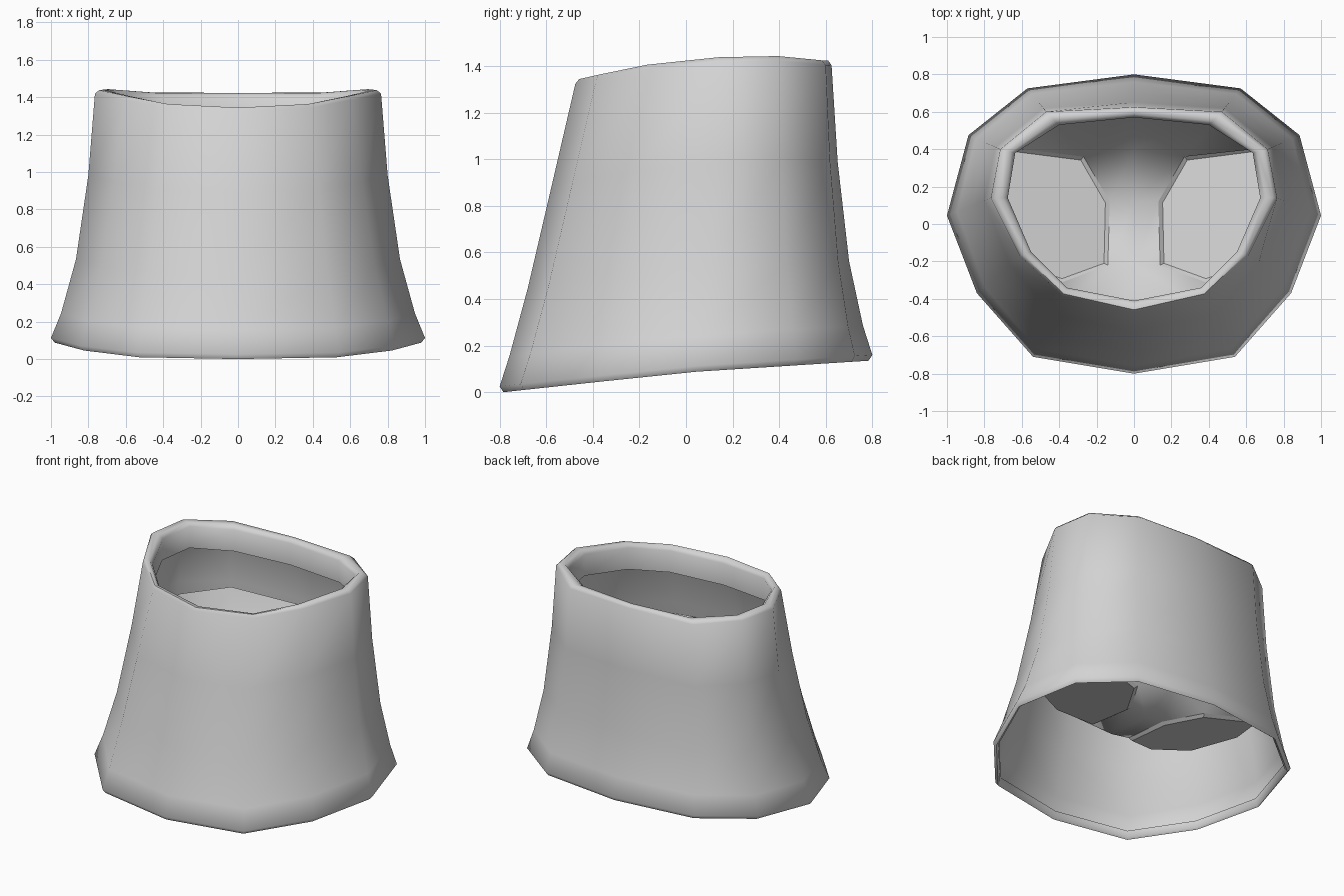
import bpy, bmesh

if "Cube" in bpy.data.objects:
    bpy.data.objects.remove(bpy.data.objects["Cube"])

grey = bpy.data.materials.new("light grey")
grey.diffuse_color = (0.65, 0.65, 0.65, 1)
grey.use_nodes = True
grey.node_tree.nodes["Principled BSDF"].inputs["Base Color"].default_value = grey.diffuse_color

# half outlines from back centre to front centre
HEM = [(0, .80), (.57, .725), (.885, .475), (1, .045), (.84, -.37), (.54, -.71), (0, -.80)]
RIM = [(0, .625), (.47, .60), (.715, .40), (.765, .14), (.61, -.17), (.38, -.385), (0, -.475)]
LIP = [(0, .57), (.40, .53), (.635, .38), (.675, .14), (.55, -.15), (.36, -.34), (0, -.41)]


def full(half):
    return half + [(-x, y) for x, y in half[-2:0:-1]]


def lookup(v, table):
    for (a, fa), (b, fb) in zip(table, table[1:]):
        if v <= b:
            return fa + (fb - fa) * max(0, (v - a) / (b - a))
    return table[-1][1]


def rim_z(y):
    return lookup(y, [(-.48, 1.335), (-.2, 1.395), (.14, 1.43), (.4, 1.435), (.62, 1.415)])


def hem_z(y):
    return lookup(y, [(-.8, .025), (0, .11), (.8, .16)])


def shell_row(t, flare_back, flare_front, scale=1.0, dz=0.0):
    """One loop of the wall, t = 0 at the hem and 1 at the rim."""
    row = []
    for (hx, hy), (rx, ry) in zip(full(HEM), full(RIM)):
        w = min(1, max(0, -hy / .7))
        f = flare_back * (1 - w) + flare_front * w
        z = hem_z(hy) * (1 - t) + rim_z(ry) * t + dz
        row.append(((rx + (hx - rx) * f) * scale, (ry + (hy - ry) * f) * scale, z))
    return row


def lip_row(blend, dz):
    """Loop between the outer and inner edge of the rim."""
    return [(rx + (lx - rx) * blend, ry + (ly - ry) * blend, rim_z(ry) + dz)
            for (rx, ry), (lx, ly) in zip(full(RIM), full(LIP))]


def finish(bm, name, angle):
    mesh = bpy.data.meshes.new(name)
    bm.to_mesh(mesh)
    bm.free()
    mesh.materials.append(grey)
    ob = bpy.data.objects.new(name, mesh)
    bpy.context.collection.objects.link(ob)
    bpy.ops.object.select_all(action='DESELECT')
    ob.select_set(True)
    bpy.context.view_layer.objects.active = ob
    bpy.ops.object.shade_smooth_by_angle(angle=angle)
    return ob


# flared shell: one wall with the hem and the rim turned inwards
rows = [shell_row(0, 1, 1, .96, .03), shell_row(0, 1, 1, .965, -.015), shell_row(0, 1, 1, .98, -.025)]
rows += [shell_row(*p) for p in [(0, 1, 1), (.1, .77, .87), (.32, .43, .63), (.66, .15, .31)]]
rows += [lip_row(0, -.012), lip_row(.25, .008), lip_row(.7, .005), lip_row(1, -.02), lip_row(.95, -.17)]
bm = bmesh.new()
loops = [[bm.verts.new(p) for p in row] for row in rows]
n = len(loops[0])
for a, b in zip(loops, loops[1:]):
    for i in range(n):
        j = (i + 1) % n
        bm.faces.new((a[j], a[i], b[i], b[j]))
finish(bm, "flared_shell", 1.0)


# inner seat: basin hung from the wall, with a crotch bridge between two leg openings
def leg(x, y):
    return (x, y, .34 + .22 * x - .1 * y)     # gently slanted plane of the leg opening


P = dict(
    M1=(0, -.22, .37), M2=(0, .12, .34), M3=(0, .40, .46),
    K0=(0, .64, .95), K1=(.48, .61, .95), D2=(.735, .41, .91), E2=(.80, .12, .88),
    F2=(.66, -.225, .87), N1=(.42, -.47, .84), N0=(0, -.575, .82),
    A=leg(.14, -.22), B=leg(.13, .12), C=leg(.27, .36), D=leg(.68, .41),
    E=leg(.76, .12), F=leg(.65, -.22), G=leg(.38, -.31))
SEAT = ["M1 A B M2", "M2 B C M3", "M3 C K1 K0", "C D D2 K1", "D E E2 D2", "E F F2 E2",
        "F G N1 F2", "M1 N1 G A", "M1 N0 N1"]
CAP = "A G F E D C B"


def build(faces):
    bm = bmesh.new()
    for side in (1, -1):
        verts = {}
        for face in faces:
            names = face.split()
            for k in names:
                if k not in verts:
                    x, y, z = P[k]
                    verts[k] = bm.verts.new((x * side, y, z))
            bm.faces.new([verts[k] for k in (names if side == 1 else names[::-1])])
    bmesh.ops.remove_doubles(bm, verts=bm.verts, dist=.0005)
    for f in bm.faces:
        f.normal_update()
    return bm


finish(build(SEAT), "inner_seat", 1.2)

# leg panels closing the two openings, sunk behind a narrow border
bm = build([CAP])
for f in bm.faces:
    if f.normal.z < 0:
        f.normal_flip()
bmesh.ops.inset_individual(bm, faces=bm.faces[:], thickness=.02, depth=-.02)
finish(bm, "leg_panels", .5)
